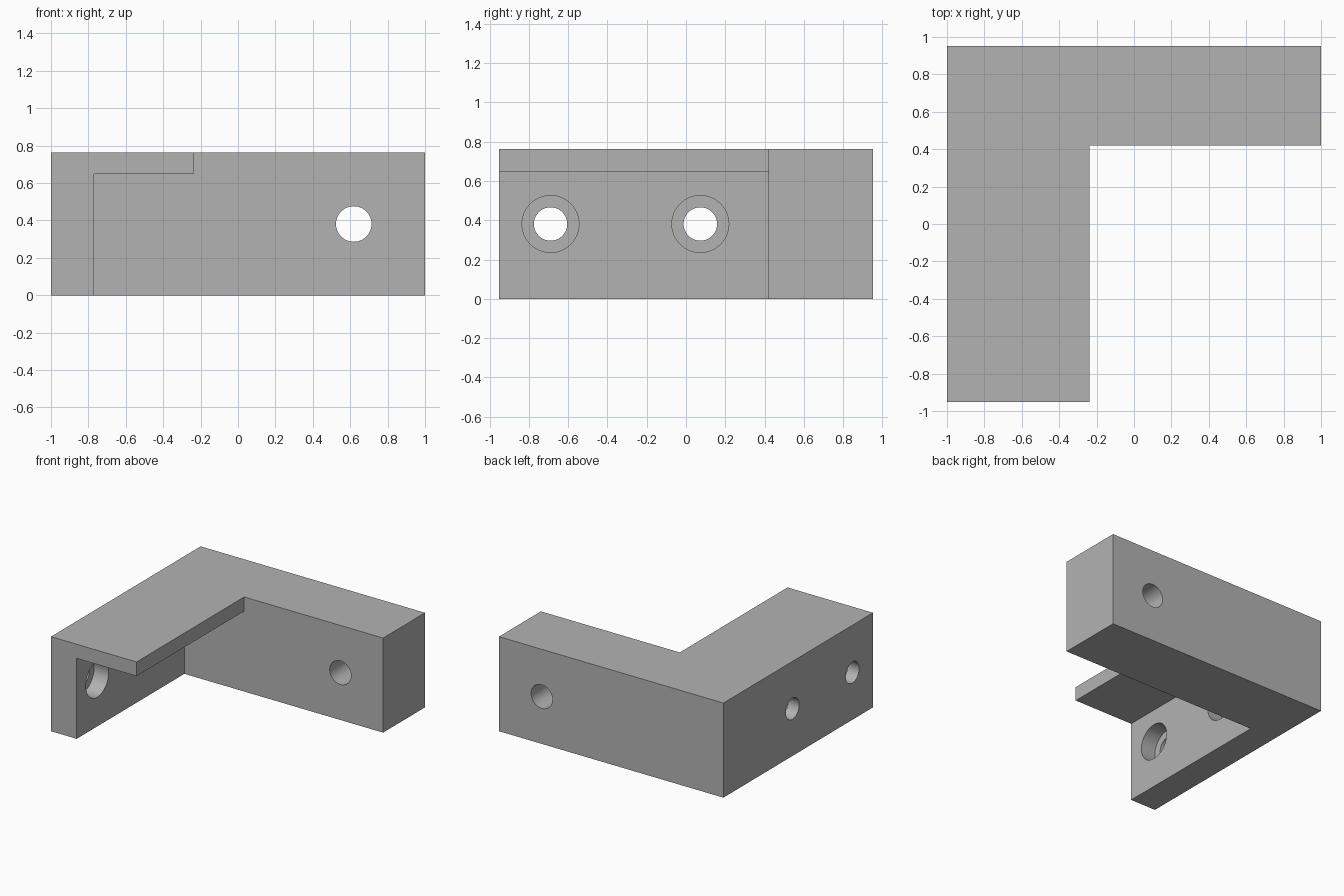
import bpy, bmesh, math
from mathutils import Matrix, Vector

if "Cube" in bpy.data.objects:
    bpy.data.objects.remove(bpy.data.objects["Cube"], do_unlink=True)

# Overall sizes
HALF_X, HALF_Y, HEIGHT = 1.0, 0.952, 0.762
BAR_FRONT = 0.419      # front face of the thick back bar
WALL_IN = -0.771       # inner face of the side wall
FLANGE_X = -0.238      # free edge of the top flange
FLANGE_Z = 0.648       # underside of the top flange
HOLE_Z = HEIGHT / 2
BORE_DEPTH = 0.13

grey = bpy.data.materials.new("plain_grey")
grey.use_nodes = True
grey.diffuse_color = (0.45, 0.45, 0.45, 1)
grey.node_tree.nodes["Principled BSDF"].inputs["Base Color"].default_value = grey.diffuse_color


def make_object(name, bm):
    bmesh.ops.recalc_face_normals(bm, faces=bm.faces)
    mesh = bpy.data.meshes.new(name)
    bm.to_mesh(mesh)
    bm.free()
    mesh.materials.append(grey)
    obj = bpy.data.objects.new(name, mesh)
    bpy.context.collection.objects.link(obj)
    return obj


def prism(name, profile, y0, y1):
    """Extrude an x-z profile along y."""
    bm = bmesh.new()
    face = bm.faces.new([bm.verts.new((x, y0, z)) for x, z in profile])
    new = bmesh.ops.extrude_face_region(bm, geom=[face])["geom"]
    moved = [v for v in new if isinstance(v, bmesh.types.BMVert)]
    bmesh.ops.translate(bm, verts=moved, vec=(0, y1 - y0, 0))
    return make_object(name, bm)


def drill(name, start, end, radius):
    """Round cutter running from start to end."""
    start, end = Vector(start), Vector(end)
    axis = end - start
    turn = axis.to_track_quat('Z', 'Y').to_matrix().to_4x4()
    bm = bmesh.new()
    bmesh.ops.create_cone(bm, cap_ends=True, segments=64, radius1=radius, radius2=radius,
                          depth=axis.length,
                          matrix=Matrix.Translation((start + end) / 2) @ turn)
    return make_object(name, bm)


# Solid block
bracket = prism("corner_bracket", [(-HALF_X, 0), (HALF_X, 0), (HALF_X, HEIGHT), (-HALF_X, HEIGHT)],
                -HALF_Y, HALF_Y)

# Open space in front of the bar and under the flange
cutters = [prism("recess_cutter",
                 [(WALL_IN, -0.2), (1.2, -0.2), (1.2, 1), (FLANGE_X, 1),
                  (FLANGE_X, FLANGE_Z), (WALL_IN, FLANGE_Z)], -1.2, BAR_FRONT)]

# Plain hole through the back bar
cutters.append(drill("bar_hole_cutter", (0.619, 0.2, HOLE_Z), (0.619, 1.2, HOLE_Z), 0.095))

# Counterbored holes through the side wall
for y in (-0.69, 0.073):
    cutters.append(drill("wall_hole_cutter", (-1.2, y, HOLE_Z), (-0.5, y, HOLE_Z), 0.085))
    cutters.append(drill("counterbore_cutter", (WALL_IN - BORE_DEPTH, y, HOLE_Z),
                         (-0.6, y, HOLE_Z), 0.145))

bpy.ops.object.select_all(action='DESELECT')
bpy.context.view_layer.objects.active = bracket
bracket.select_set(True)
for cutter in cutters:
    cutter.hide_render = True
    mod = bracket.modifiers.new(cutter.name, 'BOOLEAN')
    mod.operation, mod.solver, mod.object = 'DIFFERENCE', 'EXACT', cutter
    bpy.ops.object.modifier_apply(modifier=mod.name)
for cutter in cutters:
    bpy.data.objects.remove(cutter, do_unlink=True)

bpy.ops.object.shade_smooth_by_angle(angle=math.radians(30))
